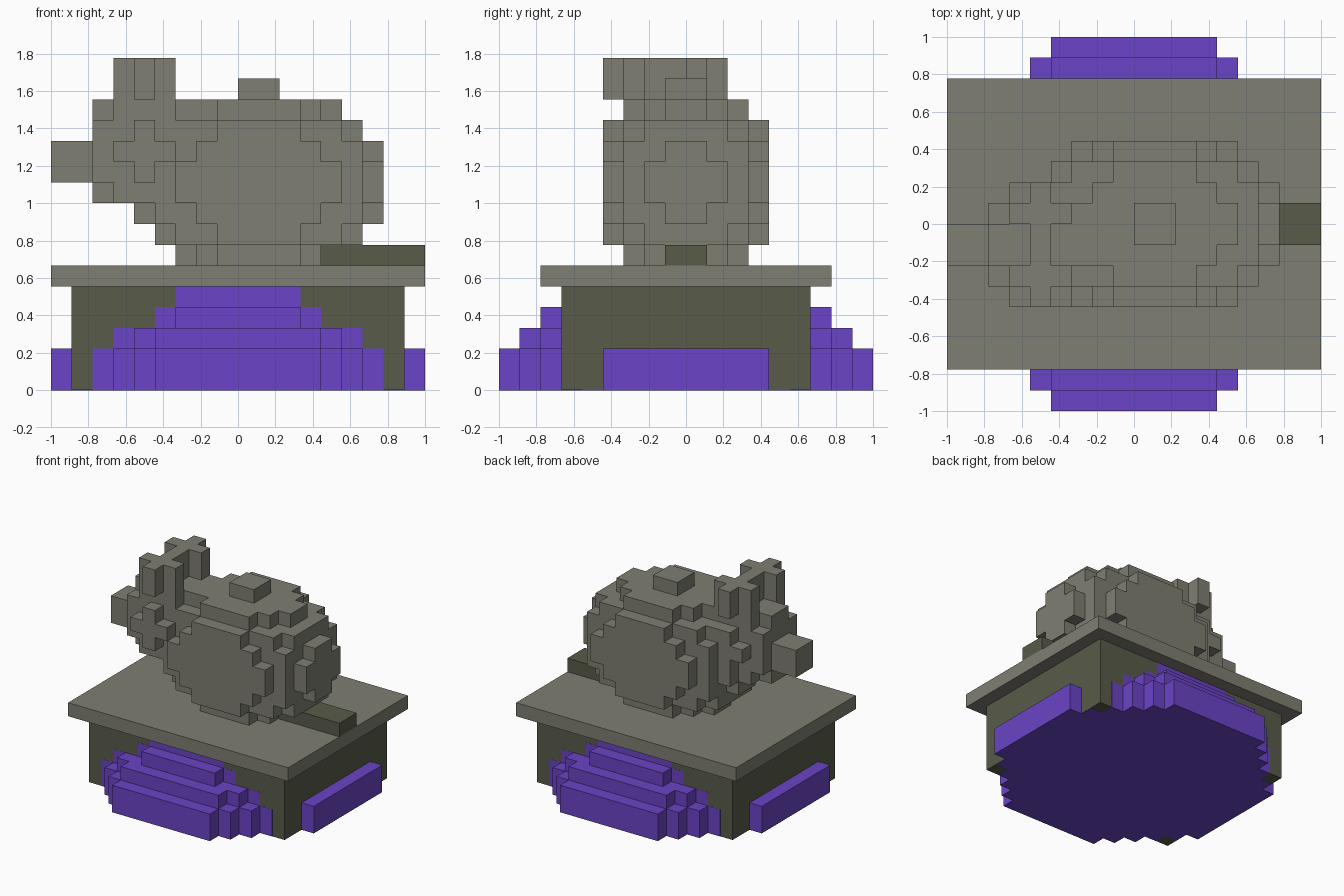
import bpy, bmesh
from itertools import product
from mathutils import Vector

cube = bpy.data.objects.get("Cube")
if cube:
    bpy.data.objects.remove(cube, do_unlink=True)

U = 1 / 9          # size of one block
EPS = 0.001        # keeps flush surfaces from overlapping


def material(name, rgb):
    m = bpy.data.materials.new(name)
    m.use_nodes = True
    m.diffuse_color = (*rgb, 1)
    m.node_tree.nodes["Principled BSDF"].inputs["Base Color"].default_value = (*rgb, 1)
    return m


stone = material("grey stone", (0.212, 0.21, 0.168))
dark = material("dark stone", (0.098, 0.105, 0.067))
purple = material("purple", (0.147, 0.058, 0.57))


def finish(name, bm, mat):
    mesh = bpy.data.meshes.new(name)
    bm.to_mesh(mesh)
    bm.free()
    mesh.materials.append(mat)
    obj = bpy.data.objects.new(name, mesh)
    bpy.context.collection.objects.link(obj)
    return obj


def box(name, low, high, mat, grow=(0, 0, 0)):
    """Box between two corners in block units."""
    low, high = Vector(low) * U - Vector(grow), Vector(high) * U + Vector(grow)
    bm = bmesh.new()
    bmesh.ops.create_cube(bm, size=1)
    bmesh.ops.scale(bm, vec=high - low, verts=bm.verts)
    bmesh.ops.translate(bm, vec=(low + high) / 2, verts=bm.verts)
    return finish(name, bm, mat)


def blocks(name, inside, mat, x_range, y_range, z_range):
    """Outer skin of every block whose centre passes the rule."""
    cells = {c for c in product(range(*x_range), range(*y_range), range(*z_range))
             if inside(*(i + 0.5 for i in c))}
    bm = bmesh.new()
    for cell in cells:
        for axis, side in product(range(3), (0, 1)):
            beside = list(cell)
            beside[axis] += 2 * side - 1
            if tuple(beside) in cells:
                continue
            b, c = (axis + 1) % 3, (axis + 2) % 3
            corners = []
            for u, v in ((0, 0), (1, 0), (1, 1), (0, 1)):
                p = Vector(cell)
                p[axis] += side
                p[b] += u
                p[c] += v
                corners.append(bm.verts.new(p * U))
            bm.faces.new(corners if side else corners[::-1])
    bmesh.ops.remove_doubles(bm, verts=bm.verts, dist=U / 100)
    return finish(name, bm, mat)


def ellipsoid(centre, squared_radii):
    def inside(*p):
        return sum((a - c) ** 2 / r for a, c, r in zip(p, centre, squared_radii)) <= 1
    return inside


# Plinth and overhanging slab
box("plinth", (-8, -6, 0), (8, 6, 5), dark, (EPS, -EPS, -EPS))
box("slab", (-9, -7, 5), (9, 7, 6), stone)

# Stepped mound around the plinth: reach and corner cut for each layer
mound_layers = [(9, 13), (9, 13), (8, 12), (7, 10), (6, 9)]


def in_mound(x, y, z):
    reach, cut = mound_layers[int(z)]
    i, j = abs(x) + 0.5, abs(y) + 0.5
    return max(i, j) <= reach and i + j <= cut


blocks("mound", in_mound, purple, (-9, 9), (-9, 9), (0, 5))

# Rounded body and head, the head set slightly to one side
blocks("body", ellipsoid((1, 0, 10), (37, 20, 20)), stone,
       (-6, 8), (-5, 5), (6, 14))
blocks("head", ellipsoid((-4.5, -1, 11.5), (8.3, 7.5, 8.3)), stone,
       (-8, -1), (-5, 3), (8, 15))

# Cross-shaped ears
for name, ear_y in (("right_ear", -2.5), ("left_ear", 0.5)):
    blocks(name, lambda x, y, z: abs(x + 4.5) + abs(y - ear_y) <= 1, stone,
           (-6, -3), (-4, 2), (14, 16))

# Snout, back knob and tail
box("snout", (-9, -2, 10), (-6, 0, 12), stone)
box("back_knob", (0, -1, 14), (2, 1, 15), stone)
box("tail", (3, -1, 6), (9, 1, 7), dark, (0, EPS, 0))
